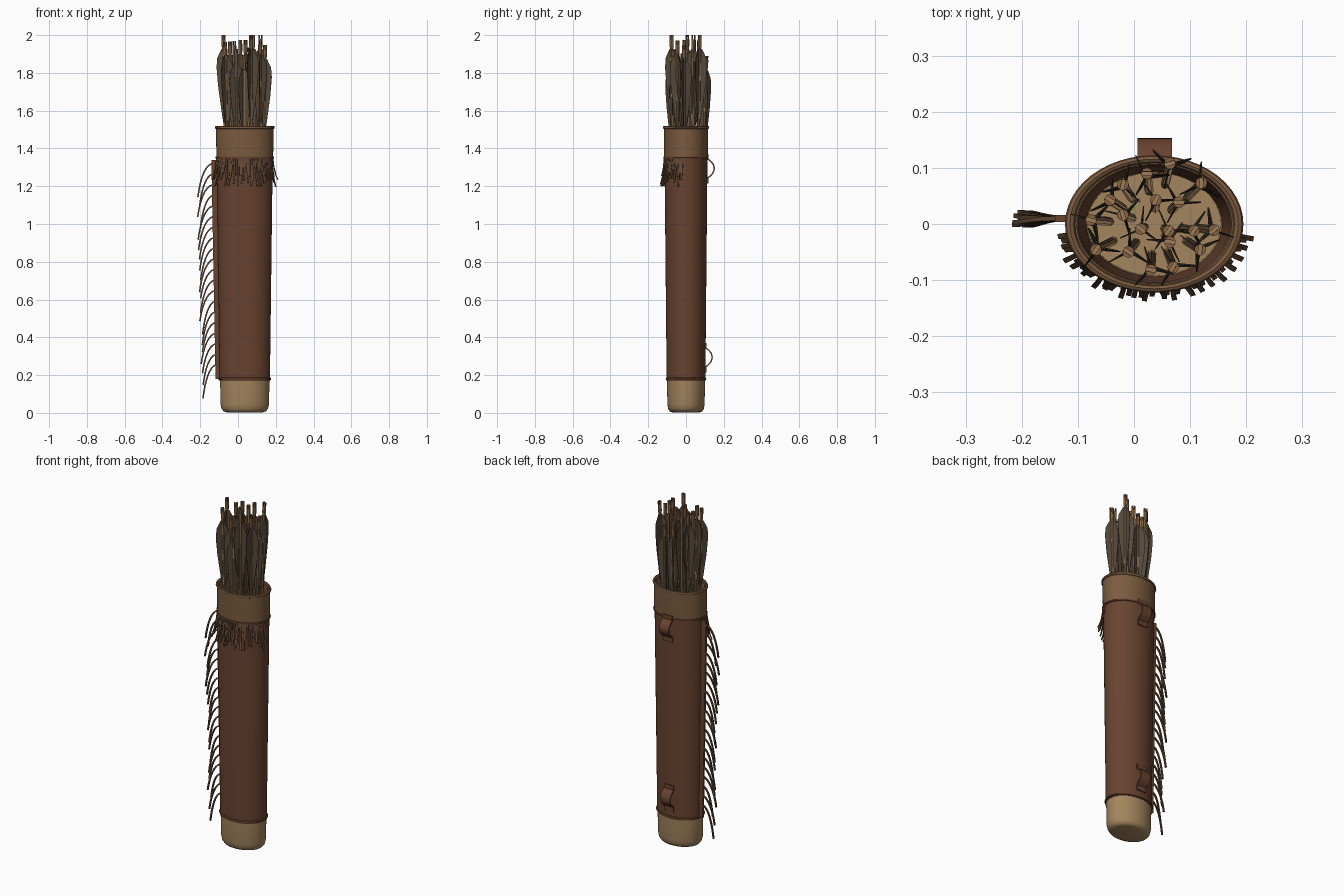
import bpy, bmesh, math, random
from mathutils import Vector

if "Cube" in bpy.data.objects:
    bpy.data.objects.remove(bpy.data.objects["Cube"])

random.seed(4)
CX, RATIO, SEG = 0.036, 0.77, 48


def material(name, rgb):
    m = bpy.data.materials.new(name)
    m.diffuse_color = (*rgb, 1)
    m.use_nodes = True
    m.node_tree.nodes["Principled BSDF"].inputs["Base Color"].default_value = m.diffuse_color
    return m


LEATHER = material("brown leather", (0.14, 0.056, 0.029))
RIM = material("light leather", (0.20, 0.105, 0.05))
CUP = material("tan hide", (0.37, 0.235, 0.11))
FRINGE = material("fringe leather", (0.125, 0.066, 0.034))
FEATHER = material("grey brown feather", (0.09, 0.066, 0.043))
WOOD = material("arrow wood", (0.34, 0.2, 0.095))
NOCK = material("nock wood", (0.25, 0.125, 0.06))


def finish(name, bm, mats, smooth=True):
    bmesh.ops.recalc_face_normals(bm, faces=bm.faces)
    me = bpy.data.meshes.new(name)
    bm.to_mesh(me)
    bm.free()
    for m in mats:
        me.materials.append(m)
    ob = bpy.data.objects.new(name, me)
    bpy.context.collection.objects.link(ob)
    if smooth:
        bpy.ops.object.select_all(action='DESELECT')
        ob.select_set(True)
        bpy.context.view_layer.objects.active = ob
        bpy.ops.object.shade_smooth_by_angle(angle=math.radians(40))
    return ob


def on_ellipse(r, a, z):
    return Vector((CX + r * math.cos(a), r * RATIO * math.sin(a), z))


def loft(bm, rings, cap=True, closed=False):
    rows = [[bm.verts.new(p) for p in ring] for ring in rings]
    n = len(rows[0])
    pairs = list(zip(rows, rows[1:])) + ([(rows[-1], rows[0])] if closed else [])
    for a, b in pairs:
        for i in range(n):
            j = (i + 1) % n
            bm.faces.new((a[i], a[j], b[j], b[i]))
    if cap and not closed:
        bm.faces.new(rows[0])
        bm.faces.new(rows[-1])


def turned(name, profile, mat, cap=False, closed=False):
    bm = bmesh.new()
    loft(bm, [[on_ellipse(r, 2 * math.pi * i / SEG, z) for i in range(SEG)] for r, z in profile], cap, closed)
    return finish(name, bm, [mat])


def strap(bm, path, side, width, thick):
    """Flat band swept along a path; side is the width direction."""
    side = side.normalized()
    rings = []
    for i, p in enumerate(path):
        t = (path[min(i + 1, len(path) - 1)] - path[max(i - 1, 0)]).normalized()
        n = t.cross(side).normalized() * thick / 2
        s = side * width / 2
        rings.append([p + s + n, p - s + n, p - s - n, p + s - n])
    loft(bm, rings)


def bezier(a, b, c, d, n=8):
    out = []
    for i in range(n + 1):
        t = i / n
        out.append(a * (1 - t) ** 3 + b * 3 * t * (1 - t) ** 2 + c * 3 * t * t * (1 - t) + d * t ** 3)
    return out


# Quiver tube, open at the top
turned("quiver_body", [(0.133, 0.17), (0.148, 1.37), (0.136, 1.37), (0.121, 0.17)], LEATHER, closed=True)

# Rounded bottom cup with inner floor
turned("bottom_cup", [(0.095, 0.003), (0.112, 0.008), (0.123, 0.022), (0.128, 0.045), (0.131, 0.18),
                      (0.122, 0.18), (0.119, 0.06)], CUP, cap=True)

# Top band
turned("top_band", [(0.150, 1.35), (0.153, 1.51), (0.138, 1.51), (0.135, 1.35)], RIM, closed=True)


# Rolled trims
def trim(name, r, z, h, mat):
    turned(name, [(r + h * math.cos(k * math.pi / 4), z + h * math.sin(k * math.pi / 4)) for k in range(8)],
           mat, closed=True)


trim("top_lip", 0.150, 1.511, 0.009, RIM)
trim("band_seam", 0.150, 1.352, 0.006, LEATHER)
trim("cup_seam", 0.133, 0.18, 0.007, LEATHER)

# Front fringe below the band, two overlapping rows
bm = bmesh.new()
for row, count in enumerate((20, 19)):
    for i in range(count):
        a = math.radians(190 + 160 * (i + 0.5 * row) / 19)
        length = random.uniform(0.11, 0.16) - 0.03 * row
        flare = random.uniform(0.02, 0.032) * (1 - 0.4 * row)
        r, aa = 0.151, a + random.uniform(-0.04, 0.04)
        pts = bezier(on_ellipse(r, a, 1.355), on_ellipse(r + 0.003, a, 1.355 - length * 0.4),
                     on_ellipse(r + 0.008, aa, 1.355 - length * 0.7),
                     on_ellipse(r + flare, aa, 1.355 - length), 6)
        strap(bm, pts, Vector((-math.sin(a), math.cos(a) * RATIO, 0)), 0.009, 0.004)
finish("front_fringe", bm, [FRINGE])

# Side flap running down the left seam
bm = bmesh.new()
loft(bm, [[Vector((x, y, z)) for x, y in ((xo, 0.004), (xi, 0.004), (xi, 0.016), (xo, 0.016))]
          for z, xo, xi in ((0.18, -0.119, -0.09), (1.34, -0.141, -0.105))])
finish("side_flap", bm, [LEATHER], False)

# Side fringe strands
bm = bmesh.new()
for i in range(20):
    z = 0.255 + 1.065 * i / 19
    x = -0.114 - 0.022 * i / 19
    dx = random.uniform(0.066, 0.080)
    dz = random.uniform(0.15, 0.18)
    y = 0.01 + random.uniform(-0.013, 0.013)
    pts = bezier(Vector((x, 0.01, z)), Vector((x - dx * 0.55, 0.01, z - 0.01)),
                 Vector((x - dx * 0.85, y, z - dz * 0.5)), Vector((x - dx, y, z - dz)))
    strap(bm, pts, Vector((0, 1, 0)), 0.008, 0.008)
finish("side_fringe", bm, [FRINGE])

# Carrying loops on the back
for name, z, y in (("upper_loop", 1.225, 0.112), ("lower_loop", 0.225, 0.101)):
    bm = bmesh.new()
    V = lambda dy, dz: Vector((0.037, y + dy, z + dz))
    path = [V(0.003, -0.01), V(0.003, 0.01)]
    path += bezier(V(0.004, 0.02), V(0.045, 0.045), V(0.052, 0.09), V(0.004, 0.118), 10)
    path += [V(0.004, 0.128), V(0.004, 0.145)]
    strap(bm, path, Vector((1, 0, 0)), 0.062, 0.007)
    finish(name, bm, [LEATHER])

# Arrows: nock end positions seen from above
ENDS = [(0.064, 0.108), (0.023, 0.09), (0.12, 0.073), (-0.043, 0.043), (0.039, 0.043), (0.08, 0.039),
        (-0.02, 0.016), (-0.077, 0.007), (0.012, -0.009), (0.062, -0.012), (0.107, -0.012), (0.143, -0.011),
        (0.118, -0.046), (0.064, -0.032), (-0.068, -0.046), (0.03, -0.082), (-0.02, 0.07), (0.07, -0.077),
        (-0.01, -0.05)]


def arrow(index, x, y, top):
    tip = Vector((x, y, top))
    foot = Vector((CX + (x - CX) * 0.7, y * 0.65, 0.065))
    axis = (tip - foot).normalized()
    spin = random.uniform(0, 2 * math.pi)
    u = axis.orthogonal().normalized()
    v = axis.cross(u)

    def at(d, r, a):  # d below the tip, r away from the axis
        return tip - axis * d + (u * math.cos(a) + v * math.sin(a)) * r

    # Shaft
    bm = bmesh.new()
    length = (tip - foot).length
    loft(bm, [[at(d, r, k * math.pi / 4) for k in range(8)]
              for d, r in ((length, 0.008), (0.07, 0.008), (0.06, 0.0105), (0.022, 0.0105))])
    finish(f"arrow_shaft_{index}", bm, [WOOD])
    # Split nock
    bm = bmesh.new()
    for half in (0, math.pi):
        angles = [spin + half + math.radians(18 + 36 * k) for k in range(5)]
        loft(bm, [[at(d, 0.0105, a) for a in angles] for d in (0.024, 0.0)])
    finish(f"arrow_nock_{index}", bm, [NOCK], False)
    # Three feather vanes
    bm = bmesh.new()
    outline = [(0.07, 0.006), (0.075, 0.013), (0.12, 0.036), (0.17, 0.041), (0.27, 0.034), (0.40, 0.018),
               (0.47, 0.008), (0.48, 0.005)]
    for k in range(3):
        a = spin + k * 2 * math.pi / 3
        w = (u * -math.sin(a) + v * math.cos(a)) * 0.002
        rings = []
        for d, r in outline:
            inner, outer = at(d, 0.004, a), at(d, r, a)
            rings.append([inner + w, outer + w * 0.5, outer - w * 0.5, inner - w])
        loft(bm, rings)
    finish(f"arrow_vanes_{index}", bm, [FEATHER], False)


for i, (x, y) in enumerate(ENDS):
    top = 2.0 if i in (7, 5, 2, 17) else random.uniform(1.89, 1.985)
    arrow(i + 1, x, y, top)
